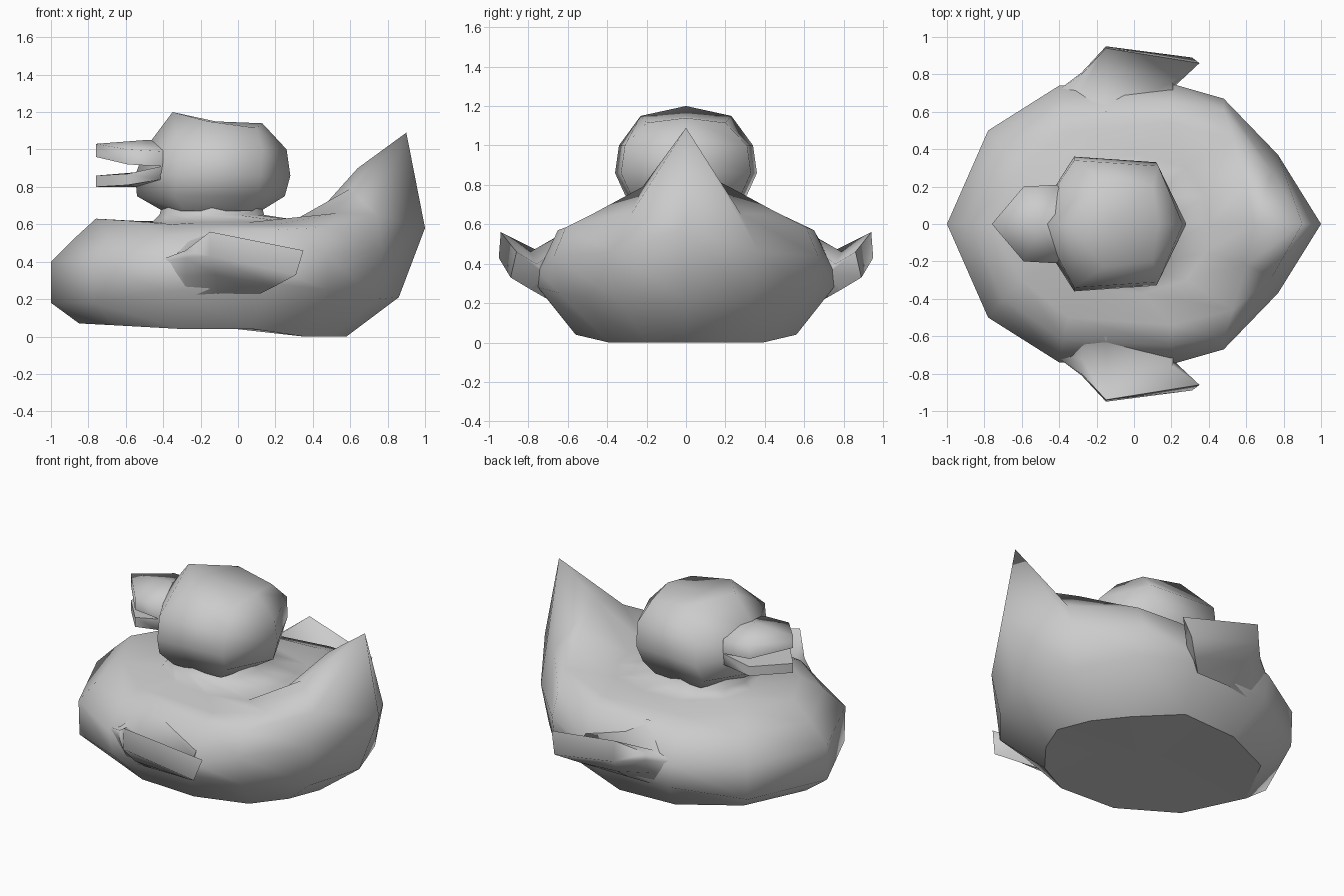
import bpy, bmesh, math

cube = bpy.data.objects.get("Cube")
if cube:
    bpy.data.objects.remove(cube)

grey = bpy.data.materials.new("plain grey")
grey.use_nodes = True
COLOUR = (0.6, 0.6, 0.6, 1)
grey.diffuse_color = COLOUR
grey.node_tree.nodes["Principled BSDF"].inputs["Base Color"].default_value = COLOUR


def mirrored(half):
    """Close a half outline, whose ends lie on y = 0, into a full ring."""
    return list(half) + [(x, -y, z) for x, y, z in reversed(half[1:-1])]


def level(z, outline):
    """Give a flat half outline a height."""
    return [(x, y, z) for x, y in outline]


def oval(x, z, length, width):
    """Half an oval around the neck, from front to back."""
    angles = [math.pi * i / 6 for i in range(7)]
    return [(x - length * math.cos(a), width * math.sin(a), z) for a in angles]


def loft(name, rings, bottom=None, top=None, crease=80):
    """Skin a stack of equal rings; an end is open or fans to a point."""
    bm = bmesh.new()
    loops = [[bm.verts.new(p) for p in ring] for ring in rings]
    n = len(loops[0])
    for low, high in zip(loops, loops[1:]):
        for i in range(n):
            j = (i + 1) % n
            bm.faces.new((low[i], low[j], high[j], high[i]))
    for loop, tip in ((loops[0], bottom), (loops[-1], top)):
        if tip:
            centre = bm.verts.new(tip)
            for i in range(n):
                bm.faces.new((loop[i], loop[(i + 1) % n], centre))
    bmesh.ops.recalc_face_normals(bm, faces=bm.faces)
    if len(rings) == 1:
        # a lone ring makes the underside, which faces down
        for f in bm.faces:
            if f.normal.z > 0:
                f.normal_flip()
    mesh = bpy.data.meshes.new(name)
    bm.to_mesh(mesh)
    bm.free()
    mesh.materials.append(grey)
    obj = bpy.data.objects.new(name, mesh)
    bpy.context.collection.objects.link(obj)
    bpy.ops.object.select_all(action='DESELECT')
    obj.select_set(True)
    bpy.context.view_layer.objects.active = obj
    bpy.ops.object.shade_smooth_by_angle(angle=math.radians(crease))


# Body: rings from the base up to the deck, rising at the back into the tail
base = [(-.85, 0, .07), (-.66, .36, .06), (-.3, .54, .04), (.08, .56, .04),
        (.35, .39, 0), (.5, .2, 0), (.58, 0, 0)]
belly = [(-1, 0, .18), (-.78, .49, .18), (-.38, .72, .24), (.18, .75, .28),
         (.48, .64, .25), (.74, .33, .2), (.86, 0, .21)]
flank = [(-1, 0, .4), (-.78, .5, .4), (-.4, .74, .4), (.2, .75, .36),
         (.48, .67, .44), (.77, .37, .46), (1, 0, .58)]
shoulder = [(-.88, 0, .52), (-.7, .4, .53), (-.38, .62, .54), (.2, .65, .57),
            (.48, .61, .585), (.74, .28, .65), (.9, 0, 1.09)]
deck = [(-.76, 0, .63), (-.6, .3, .62), (-.35, .5, .6), (.2, .54, .6),
        (.53, .46, .66), (.6, .22, .79), (.64, 0, .9)]
collar = level(.61, [(-.46, 0), (-.4, .2), (-.2, .35), (.05, .37),
                     (.28, .3), (.38, .15), (.4, 0)])

# Neck: a short flared tube growing out of the deck
neck = [oval(-.14, .65, .28, .27), oval(-.14, .72, .26, .25)]
loft("body", [mirrored(r) for r in (base, belly, flank, shoulder, deck, collar, *neck)])

# Underside: a slightly dished floor with a sharp rim
loft("underside", [mirrored(base)], bottom=(-.1, 0, .05))

# Head: six sided, with a peaked crown
jaw = level(.67, [(-.4, 0), (-.28, .25), (.05, .24), (.12, 0)])
chin = level(.75, [(-.54, 0), (-.34, .31), (.11, .28), (.25, 0)])
cheek = level(.86, [(-.55, 0), (-.32, .36), (.12, .33), (.28, 0)])
brow = level(1.0, [(-.5, 0), (-.32, .34), (.13, .31), (.26, 0)])
crown = [(-.35, 0, 1.2), (-.16, .23, 1.15), (.1, .2, 1.115), (.13, 0, 1.14)]
loft("head", [mirrored(r) for r in (jaw, chin, cheek, brow, crown)],
     top=(-.12, 0, 1.15))

# Beak: two pointed halves, gaping at the tip and meeting at the corners
PLAN = [(-.76, 0), (-.59, .2), (-.41, .21), (-.3, 0)]


def beak(name, low, high, bottom, top):
    rings = [mirrored([(x, y, z) for (x, y), z in zip(PLAN, heights)])
             for heights in (low, high)]
    loft(name, rings, bottom, top)


beak("upper_beak", (.96, .92, .91, .91), (1.03, 1.0, .99, 1.05),
     (-.52, 0, .92), (-.5, 0, 1.05))
beak("lower_beak", (.8, .81, .84, .84), (.86, .87, .91, .91),
     (-.55, 0, .8), (-.52, 0, .88))

# Wings: upturned flaps growing from the flanks, swept back to a cut end
root = [(-.28, .6, .53), (-.28, .72, .45), (-.28, .8, .46),
        (-.28, .81, .42), (-.28, .76, .32), (-.28, .7, .22)]
front = [(-.15, .6, .57), (-.15, .79, .46), (-.15, .94, .56),
         (-.15, .95, .43), (-.12, .87, .33), (-.1, .72, .23)]
back = [(.2, .6, .5), (.21, .76, .4), (.35, .86, .46),
        (.31, .89, .33), (.2, .79, .27), (.12, .72, .23)]
for name, side in (("left_wing", 1), ("right_wing", -1)):
    rings = [[(x, side * y, z) for x, y, z in r] for r in (root, front, back)]
    loft(name, rings, bottom=(-.44, side * .69, .4), top=(.2, side * .72, .35))
